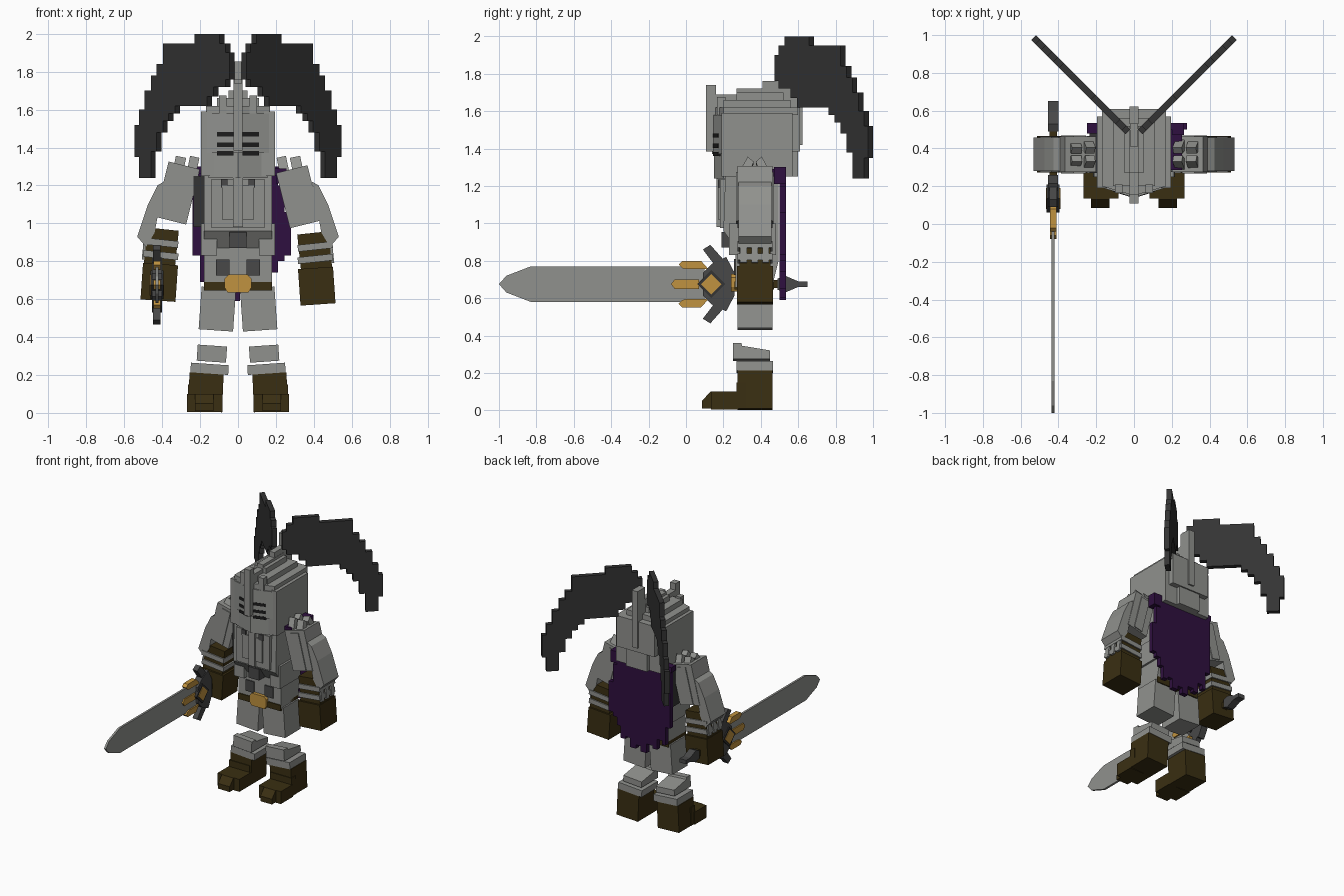
import bpy, bmesh, math
from mathutils import Matrix, Vector

cube = bpy.data.objects.get("Cube")
if cube:
    bpy.data.objects.remove(cube, do_unlink=True)


def material(name, rgb):
    m = bpy.data.materials.new(name)
    m.diffuse_color = (*rgb, 1)
    m.use_nodes = True
    m.node_tree.nodes["Principled BSDF"].inputs["Base Color"].default_value = (*rgb, 1)
    return m


STEEL = material("steel grey", (0.28, 0.285, 0.27))
DARK = material("dark grey", (0.065, 0.065, 0.065))
PLUME = material("charcoal", (0.034, 0.034, 0.034))
SLIT = material("near black", (0.012, 0.012, 0.012))
BROWN = material("dark brown leather", (0.042, 0.028, 0.006))
GOLD = material("gold", (0.53, 0.29, 0.05))
PURPLE = material("deep purple", (0.028, 0.005, 0.05))


def finish(name, bm, mat, tilt=0.0):
    """Tilt about the front-back axis through the part's middle, then link it."""
    if tilt:
        c = sum((v.co for v in bm.verts), Vector()) / len(bm.verts)
        bmesh.ops.rotate(bm, verts=bm.verts, cent=c,
                         matrix=Matrix.Rotation(math.radians(tilt), 3, 'Y'))
    bmesh.ops.recalc_face_normals(bm, faces=bm.faces)
    me = bpy.data.meshes.new(name)
    bm.to_mesh(me)
    bm.free()
    me.materials.append(mat)
    ob = bpy.data.objects.new(name, me)
    bpy.context.collection.objects.link(ob)
    return ob


def box(name, x, y, z, mat, tilt=0.0):
    bm = bmesh.new()
    lo, hi = Vector((x[0], y[0], z[0])), Vector((x[1], y[1], z[1]))
    size = [abs(d) for d in hi - lo]
    bmesh.ops.create_cube(bm, size=1, matrix=Matrix.Translation((lo + hi) / 2) @ Matrix.Diagonal((*size, 1)))
    return finish(name, bm, mat, tilt)


def prism(name, pts, axis, a, b, mat, tilt=0.0):
    """Extrude a 2D outline from a to b along an axis."""
    place = {'x': lambda p: (a, p[0], p[1]), 'y': lambda p: (p[0], a, p[1]),
             'z': lambda p: (p[0], p[1], a)}[axis]
    step = {'x': (b - a, 0, 0), 'y': (0, b - a, 0), 'z': (0, 0, b - a)}[axis]
    bm = bmesh.new()
    face = bm.faces.new([bm.verts.new(place(p)) for p in pts])
    ext = bmesh.ops.extrude_face_region(bm, geom=[face], use_keep_orig=True)
    bmesh.ops.translate(bm, vec=step, verts=[g for g in ext["geom"] if isinstance(g, bmesh.types.BMVert)])
    return finish(name, bm, mat, tilt)


def stairs(edges, tops, bottoms):
    """Stepped outline from column edges with a top and bottom for each column."""
    up, down = [], []
    for i in range(len(tops)):
        up += [(edges[i], tops[i]), (edges[i + 1], tops[i])]
        down += [(edges[i], bottoms[i]), (edges[i + 1], bottoms[i])]
    pts = []
    for p in up + down[::-1]:
        if not pts or p != pts[-1]:
            pts.append(p)
    return pts


# Helmet
box("helmet_shell", (-.195, .195), (.19, .57), (1.25, 1.59), STEEL)
prism("helmet_visor", [(-.195, .2), (0, .14), (.195, .2), (.195, .25), (-.195, .25)], 'z', 1.37, 1.58, STEEL)
prism("helmet_jaw", [(-.155, .2), (0, .15), (.155, .2), (.155, .25), (-.155, .25)], 'z', 1.24, 1.37, STEEL)
prism("helmet_brow", [(-.17, .2), (0, .15), (.17, .2), (.17, .6), (-.17, .6)], 'z', 1.58, 1.62, STEEL)
box("helmet_cap", (-.11, .11), (.2, .56), (1.62, 1.66), STEEL)
box("helmet_cap_ridge", (-.05, .05), (.27, .52), (1.66, 1.7), STEEL)
box("helmet_back_plate", (-.16, .16), (.57, .61), (1.385, 1.62), STEEL)
box("helmet_neck_guard", (-.09, .09), (.57, .6), (1.25, 1.385), STEEL)
box("nose_ridge", (-.024, .024), (.108, .16), (1.385, 1.74), STEEL)
box("crest_front", (-.024, .024), (.16, .27), (1.6, 1.69), STEEL)
box("crest_middle", (-.024, .024), (.27, .52), (1.6, 1.72), STEEL)
box("crest_rear", (-.022, .022), (.41, .53), (1.6, 1.76), STEEL)
box("crest_spine", (-.024, .024), (.53, .622), (1.42, 1.855), STEEL)

# Stepped plumes on the diagonals
P_EDGES = [.032, .053, .085, .116, .15, .216, .32, .353, .384, .416, .447, .48, .51, .532]
P_TOPS = [1.9, 1.95, 2, 2, 2, 1.95, 1.95, 1.95, 1.84, 1.78, 1.7, 1.6, 1.52]
P_BOTS = [1.76, 1.72, 1.72, 1.67, 1.62, 1.62, 1.58, 1.54, 1.48, 1.38, 1.24, 1.24, 1.35]
for side, turn in (("left", 45), ("right", 135)):
    p = prism(side + "_plume", stairs([e * math.sqrt(2) for e in P_EDGES], P_TOPS, P_BOTS),
              'y', -.018, .018, PLUME)
    p.data.transform(Matrix.Translation((0, .455, 0)) @ Matrix.Rotation(math.radians(turn), 4, 'Z'))

# Torso, chest armour and belt
prism("torso", [(.21, 1.25), (.2, .96), (.265, .87), (.265, .66), (.46, .66), (.495, .8), (.495, 1.25)],
      'x', -.18, .18, STEEL)
box("chest_plate", (-.14, .14), (.182, .25), (.975, 1.235), STEEL)
box("breast_panel", (-.085, .085), (.172, .25), (1.02, 1.2), STEEL)
box("chest_ridge", (-.026, .026), (.162, .25), (.98, 1.25), STEEL)
box("chest_stud", (-.045, .045), (.19, .28), (.87, .955), DARK)
box("belt", (-.18, .18), (.258, .47), (.645, .69), BROWN)
prism("buckle", [(-.055, .635), (.055, .635), (.07, .66), (.07, .71), (.05, .73), (-.05, .73), (-.07, .71),
                 (-.07, .66)], 'y', .24, .28, GOLD)

# Cape and shoulder cloth
C_EDGES = [-.24, -.2, -.17, -.13, -.09, -.04, .01, .05, .1, .14, .18, .21, .245, .28]
C_BOTS = [.83, .69, .72, .64, .66, .59, .63, .6, .67, .65, .74, .8, .83, .88]
prism("cape", stairs(C_EDGES, [1.3] * 11 + [1.2, 1.06], C_BOTS), 'y', .5, .535, PURPLE)
box("cape_shoulder_cloth", (.185, .255), (.285, .52), (1.25, 1.29), PURPLE)
box("cape_corner", (.2, .265), (.47, .535), (1.21, 1.3), PURPLE)
box("cape_right_corner", (-.25, -.19), (.48, .535), (1.26, 1.3), PURPLE)
box("shoulder_strap", (-.235, -.18), (.27, .49), (.98, 1.25), PLUME)

for side, s in (("left", 1), ("right", -1)):
    def X(a, b):
        return (s * a, s * b)

    # Visor slits and helmet studs
    for i, z in enumerate((1.47, 1.415, 1.37)):
        prism(f"{side}_visor_slit_{i + 1}", [(s * .025, .145), (s * .11, .171), (s * .11, .2), (s * .025, .2)],
              'z', z - .011, z + .011, SLIT)
    box(side + "_helmet_stud", X(.06, .1), (.165, .21), (1.58, 1.675), STEEL)
    # Torso studs
    box(side + "_collar_stud", X(.055, .09), (.172, .2), (1.19, 1.235), DARK)
    box(side + "_waist_stud", X(.045, .115), (.257, .28), (.725, .81), DARK)
    box(side + "_side_plate", X(.11, .195), (.23, .48), (.83, 1.0), STEEL)

    # Legs
    box(side + "_thigh", X(.018, .2), (.275, .462), (.435, .66), STEEL, -s * 4)
    prism(side + "_knee_guard", [(.25, .27), (.25, .355), (.295, .355), (.3, .34), (.45, .315), (.45, .27)],
          'x', s * .06, s * .215, STEEL, -s * 4)
    box(side + "_boot_cuff", X(.05, .25), (.27, .465), (.207, .258), STEEL, -s * 4)
    box(side + "_boot", X(.08, .26), (.275, .462), (.007, .21), BROWN, -s * 2.5)
    box(side + "_boot_instep", X(.09, .265), (.27, .32), (.01, .15), BROWN)
    box(side + "_boot_toe", X(.083, .268), (.135, .28), (.005, .1), BROWN)
    prism(side + "_boot_tip", [(.085, .01), (.085, .05), (.13, .1), (.14, .1), (.14, .01)],
          'x', s * .13, s * .228, BROWN)

    # Upper arm with shoulder flaps and elbow plate
    dz = 0 if s > 0 else .02
    box(side + "_upper_arm", X(.235, .405), (.275, .462), (.99 + dz, 1.29 + dz), STEEL, -s * 14)
    box(side + "_arm_rib", X(.285, .355), (.268, .469), (1.0 + dz, 1.27 + dz), STEEL, -s * 14)
    for i, (a, b) in enumerate(((.215, .265), (.285, .34))):
        for end, f in (("front", 1), ("back", -1)):
            pts = [(.3675 + f * (y - .3675), z) for y, z in
                   ((.275, 1.25), (.33, 1.352), (.362, 1.325), (.335, 1.25))]
            prism(f"{side}_shoulder_flap_{end}_{i + 1}", pts, 'x', s * a, s * b, STEEL, -s * 12)
    prism(side + "_elbow_plate", [(s * x, z) for x, z in
          ((.39, 1.22), (.425, 1.2), (.475, 1.1), (.532, .93), (.485, .875), (.44, .95))],
          'y', .28, .458, STEEL)

    # Forearm, bracer bands and glove
    box(side + "_forearm", X(.325, .49), (.285, .453), (.7 + dz, .95 + dz), BROWN, -s * 6)
    for i, z in enumerate((.86, .795)):
        box(f"{side}_bracer_band_{i + 1}", X(.315, .5), (.275, .462), (z + dz, z + .035 + dz), STEEL, -s * 6)
    for i, y in enumerate((.29, .35, .41)):
        box(f"{side}_bracer_stud_{i + 1}", X(.4, .503), (y, y + .035), (.785 + dz, .885 + dz), STEEL, -s * 6)
    box(side + "_glove", X(.323, .508), (.272, .465), (.572 + dz, .765 + dz), BROWN, -s * 4)

# Sword, pointing forward from the right hand
SX, SZ = -.428, .675


def sword_part(name, half, pts, mat, flip=False):
    prism(name, [(y, SZ + (-h if flip else h)) for y, h in pts], 'x', SX - half, SX + half, mat)


sword_part("blade", .008, [(-1, 0), (-.96, .045), (-.83, .095), (.1, .095), (.1, -.095), (-.83, -.095),
                           (-.96, -.045)], STEEL)
sword_part("guard", .026, [(.09, .06), (.14, .11), (.215, .145), (.26, .06), (.26, -.06), (.215, -.145),
                           (.14, -.11), (.09, -.06)], DARK)
sword_part("guard_diamond", .034, [(.06, 0), (.135, .075), (.21, 0), (.135, -.075)], PLUME)
sword_part("guard_gem", .038, [(.08, 0), (.135, .055), (.19, 0), (.135, -.055)], GOLD)
sword_part("centre_prong", .018, [(-.08, 0), (-.06, .025), (.07, .025), (.07, -.025), (-.06, -.025)], GOLD)
for end, flip in (("upper", False), ("lower", True)):
    sword_part(end + "_guard_arm", .02, [(.09, .185), (.13, .21), (.21, .12), (.17, .08)], DARK, flip)
    sword_part(end + "_prong", .018, [(-.04, .105), (-.02, .125), (.08, .125), (.12, .08), (.0, .08),
                                      (-.02, .085)], GOLD, flip)
box("sword_grip", (SX - .02, SX + .02), (.24, .53), (SZ - .022, SZ + .022), BROWN)
sword_part("pommel", .028, [(.49, .03), (.53, .045), (.6, .015), (.65, .015), (.65, -.015), (.6, -.015),
                            (.53, -.045), (.49, -.03)], DARK)
